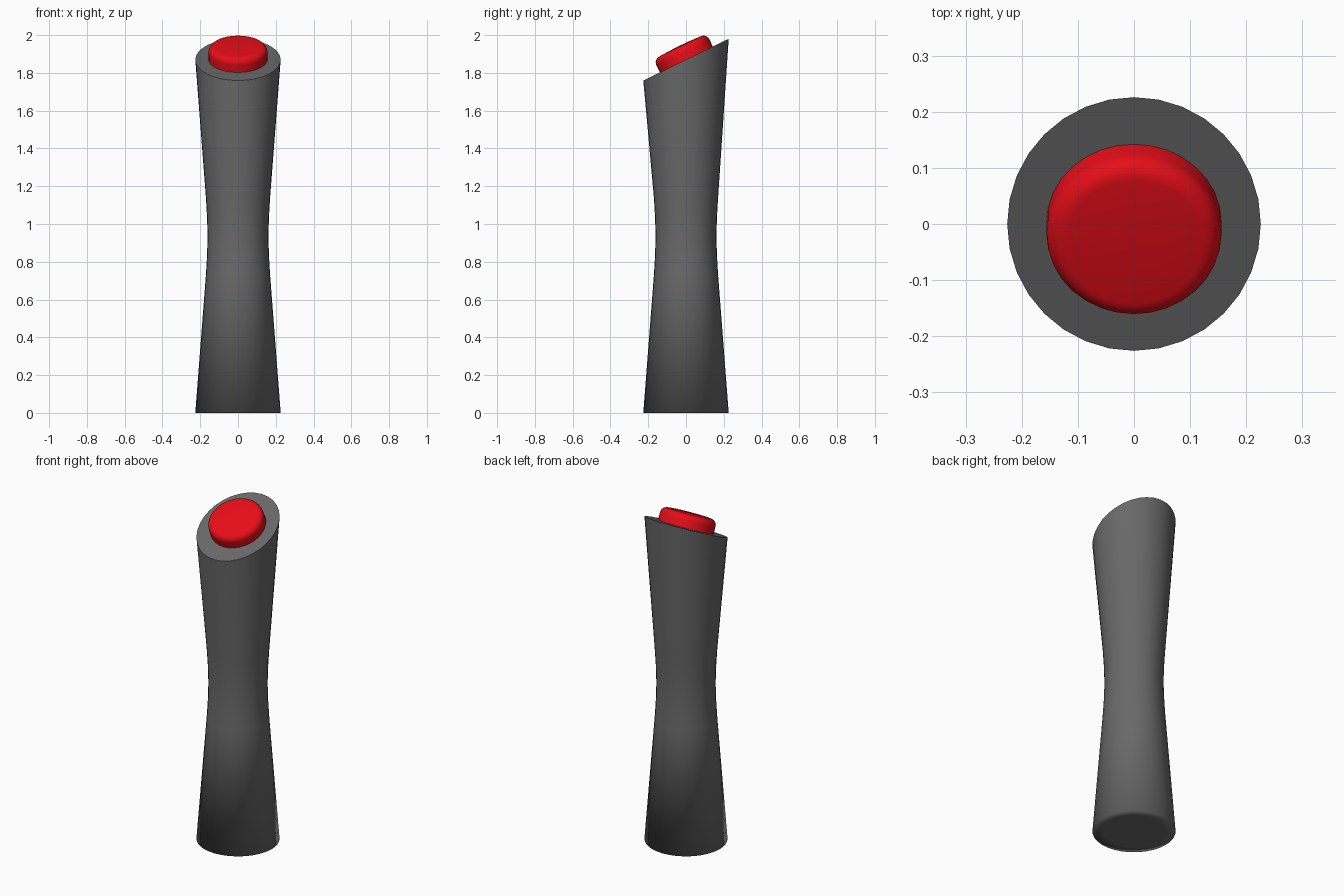
import bpy, bmesh, math
from mathutils import Matrix

if "Cube" in bpy.data.objects:
    bpy.data.objects.remove(bpy.data.objects["Cube"])

SLOPE = 0.489                      # rise of the slanted top along y
TOP_Z = 1.87                       # height of the slanted face on the axis
SEG = 32


def material(name, rgb):
    mat = bpy.data.materials.new(name)
    mat.diffuse_color = (*rgb, 1)
    mat.use_nodes = True
    mat.node_tree.nodes["Principled BSDF"].inputs["Base Color"].default_value = mat.diffuse_color
    return mat


def lathe(name, profile, seg, mat):
    """Closed turned solid from (radius, height) points, capped at both ends."""
    bm = bmesh.new()
    rings = [[bm.verts.new((r * math.cos(2 * math.pi * i / seg),
                            r * math.sin(2 * math.pi * i / seg), z))
              for i in range(seg)] for r, z in profile]
    for a, b in zip(rings, rings[1:]):
        for i in range(seg):
            j = (i + 1) % seg
            bm.faces.new((a[i], a[j], b[j], b[i]))
    bm.faces.new(rings[0][::-1])
    bm.faces.new(rings[-1])
    mesh = bpy.data.meshes.new(name)
    bm.to_mesh(mesh)
    bm.free()
    mesh.materials.append(mat)
    obj = bpy.data.objects.new(name, mesh)
    bpy.context.collection.objects.link(obj)
    bpy.ops.object.select_all(action='DESELECT')
    obj.select_set(True)
    bpy.context.view_layer.objects.active = obj
    bpy.ops.object.shade_smooth_by_angle(angle=math.radians(40))
    return obj


# waisted post with an inset ring under its foot
post = lathe("post", [(0.17, 0), (0.226, 0), (0.170, 0.73), (0.164, 0.83),
                      (0.161, 0.935), (0.164, 1.04), (0.170, 1.14), (0.226, TOP_Z)],
             SEG, material("dark_grey", (0.14, 0.14, 0.14)))
# slant the top ring
for v in post.data.vertices:
    if v.co.z > TOP_Z - 0.01:
        v.co.z += SLOPE * v.co.y
# soften the shading round the foot
sharp = post.data.attributes["sharp_edge"].data
for e in post.data.edges:
    if all(post.data.vertices[i].co.z < 0.001 for i in e.vertices):
        sharp[e.index].value = False

# rounded push button, seated slightly into the slanted face
R, H, B = 0.156, 0.077, 0.034
edge = [(R - B + B * math.cos(t), H - B + B * math.sin(t))
        for t in (math.radians(15 * k) for k in range(7))]
button = lathe("button", [(R, -0.02)] + edge + [(0.06, H + 0.003), (0.01, H + 0.004)],
               SEG, material("red", (0.8, 0.004, 0.009)))
button.data.transform(Matrix.Translation((0, 0.002, TOP_Z + 0.001))
                      @ Matrix.Rotation(math.atan(SLOPE), 4, 'X'))
